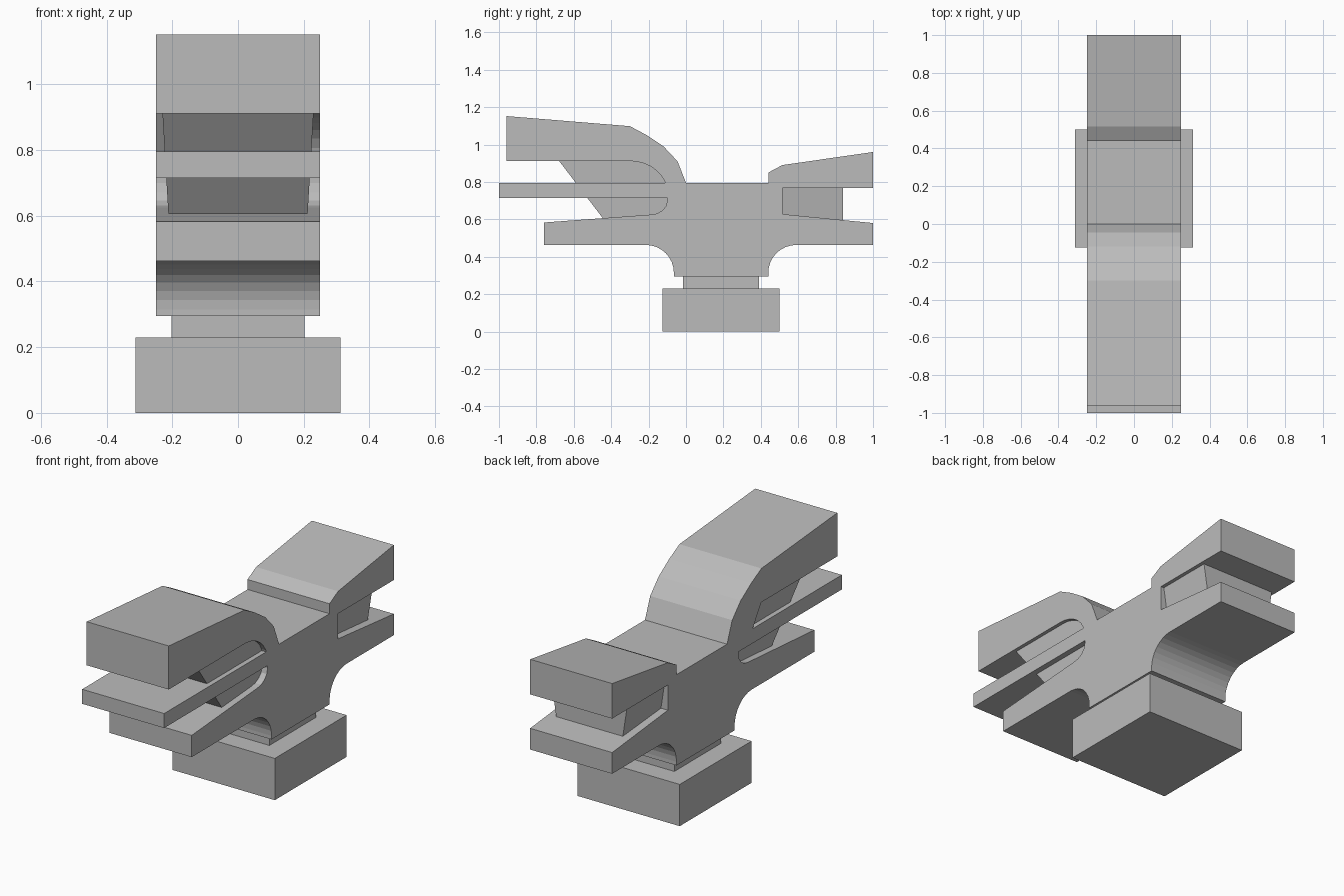
import bpy, bmesh
from math import sin, cos, radians

cube = bpy.data.objects.get("Cube")
if cube:
    bpy.data.objects.remove(cube)

grey = bpy.data.materials.new("plain grey")
grey.use_nodes = True
colour = (0.5, 0.5, 0.5, 1)
grey.diffuse_color = colour
grey.node_tree.nodes["Principled BSDF"].inputs["Base Color"].default_value = colour


def prism(name, outline, x0, x1, lower_scale=1.0):
    """Extrude a (y, z) outline across x; lower_scale narrows its underside."""
    zs = [z for _, z in outline]
    low, high = min(zs), max(zs)
    bm = bmesh.new()
    rings = []
    for x in (x0, x1):
        ring = []
        for y, z in outline:
            k = lower_scale + (1 - lower_scale) * (z - low) / (high - low)
            ring.append(bm.verts.new((x * k, y, z)))
        rings.append(ring)
    a, b = rings
    n = len(outline)
    bm.faces.new(a)
    bm.faces.new(b[::-1])
    for i in range(n):
        j = (i + 1) % n
        bm.faces.new((a[i], b[i], b[j], a[j]))
    bmesh.ops.recalc_face_normals(bm, faces=bm.faces)
    mesh = bpy.data.meshes.new(name)
    bm.to_mesh(mesh)
    bm.free()
    mesh.materials.append(grey)
    obj = bpy.data.objects.new(name, mesh)
    bpy.context.collection.objects.link(obj)
    return obj


def box(name, half, y0, y1, z0, z1):
    return prism(name, [(y0, z0), (y1, z0), (y1, z1), (y0, z1)], -half, half)


def arc(cy, cz, ry, rz, start, end, steps=8):
    angles = [radians(start + (end - start) * i / steps) for i in range(steps + 1)]
    return [(cy + ry * cos(t), cz + rz * sin(t)) for t in angles]


# Pedestal
box("base_block", 0.312, -0.125, 0.5, 0, 0.23)
box("neck", 0.202, -0.015, 0.39, 0.225, 0.3)

# Body with the arms, underside coves and front cavity in one side profile
profile = [(-0.065, 0.295), (0.44, 0.295)]
profile += arc(0.59, 0.315, 0.15, 0.148, 180, 90)
profile += [(1, 0.463), (1, 0.58), (0.515, 0.628), (0.515, 0.767), (1, 0.767),
            (1, 0.96), (0.515, 0.89), (0.44, 0.85), (0.44, 0.795), (0, 0.795),
            (-0.045, 0.91), (-0.12, 0.99), (-0.21, 1.05), (-0.3, 1.098),
            (-0.96, 1.152), (-0.96, 0.912)]
profile += arc(-0.3, 0.74, 0.2, 0.172, 90, 0)
profile += arc(-0.19, 0.7, 0.09, 0.075, 0, -90, 4)
profile += [(-0.76, 0.583), (-0.76, 0.463)]
profile += arc(-0.215, 0.315, 0.15, 0.148, 90, 0)
prism("body", profile, -0.25, 0.25)

# Thin middle shelf and the recessed webs that join the arms
box("middle_shelf", 0.25, -1, -0.09, 0.715, 0.795)
prism("front_web", [(-0.68, 0.914), (-0.44, 0.6), (-0.08, 0.6), (-0.08, 0.914)],
      -0.23, 0.23, 0.92)
prism("rear_web", [(0.5, 0.6), (0.84, 0.592), (0.84, 0.77), (0.5, 0.77)],
      -0.23, 0.23, 0.88)
prism("upper_slot_end", [(-0.3, 0.914), (-0.22, 0.79), (-0.08, 0.79), (-0.12, 0.914)],
      -0.25, -0.2)
